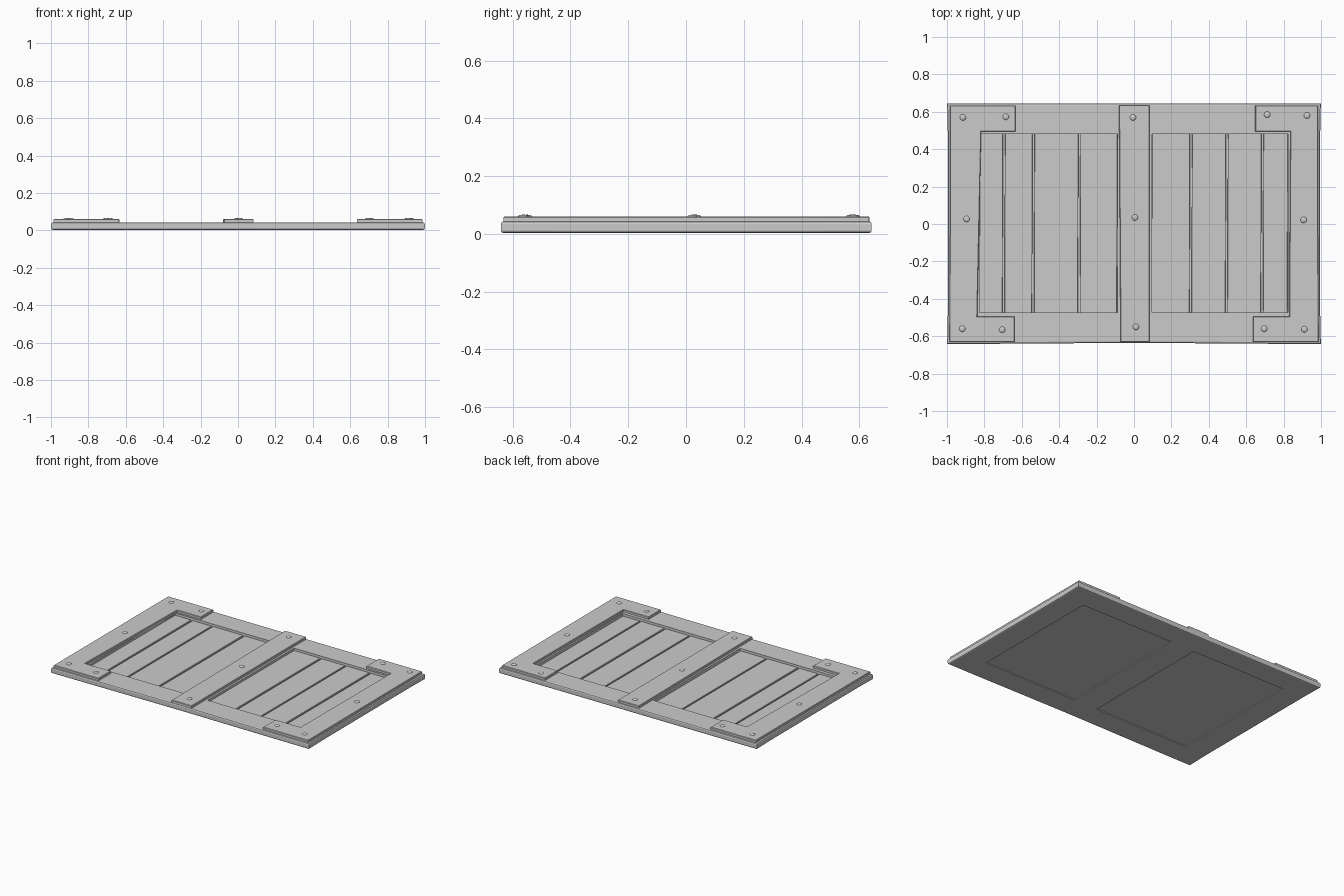
import bpy, bmesh
from math import pi

if "Cube" in bpy.data.objects:
    bpy.data.objects.remove(bpy.data.objects["Cube"])

FRAME_BOTTOM, FRAME_TOP, STRAP_TOP = 0.003, 0.043, 0.060


def finish(bm, name):
    bmesh.ops.recalc_face_normals(bm, faces=bm.faces)
    mesh = bpy.data.meshes.new(name)
    bm.to_mesh(mesh)
    bm.free()
    obj = bpy.data.objects.new(name, mesh)
    bpy.context.collection.objects.link(obj)
    return obj


def extrude_up(bm, height):
    """Give a flat sheet thickness, keeping the bottom faces."""
    result = bmesh.ops.extrude_face_region(bm, geom=bm.faces[:], use_keep_orig=True)
    verts = [v for v in result["geom"] if isinstance(v, bmesh.types.BMVert)]
    bmesh.ops.translate(bm, verts=verts, vec=(0, 0, height))


def prism(name, outline, z0, z1, bevel=0.003):
    bm = bmesh.new()
    bm.faces.new([bm.verts.new((x, y, z0)) for x, y in outline])
    extrude_up(bm, z1 - z0)
    rim = [e for e in bm.edges if all(v.co.z > z1 - 1e-5 for v in e.verts)]
    if bevel:
        bmesh.ops.bevel(bm, geom=rim, offset=bevel, segments=1, affect='EDGES')
    return finish(bm, name)


# Frame: one slab with two window openings and a rounded outer rim
xs = [-0.993, -0.825, -0.088, 0.097, 0.823, 0.993]
ys = [-0.641, -0.473, 0.482, 0.643]
bm = bmesh.new()
grid = [[bm.verts.new((x, y, FRAME_BOTTOM)) for y in ys] for x in xs]
for i in range(len(xs) - 1):
    for j in range(len(ys) - 1):
        if j == 1 and i in (1, 3):
            continue
        bm.faces.new((grid[i][j], grid[i + 1][j], grid[i + 1][j + 1], grid[i][j + 1]))
extrude_up(bm, FRAME_TOP - FRAME_BOTTOM)
rim = []
for e in bm.edges:
    a, b = (v.co for v in e.verts)
    on_side = any(abs(a[k] - b[k]) < 1e-5 and abs(a[k]) > lim
                  for k, lim in ((0, 0.98), (1, 0.63)))
    if on_side and abs(a.z - b.z) < 1e-5:
        rim.append(e)
bmesh.ops.bevel(bm, geom=rim, offset=0.009, segments=2, profile=0.5, affect='EDGES')
# Hand-hewn look: edges swell toward the left and right ends
for v in bm.verts:
    x, y = v.co.x, v.co.y
    if abs(x) > 0.95:
        v.co.x += 0.006 * (1 if x > 0 else -1) * (1 if abs(y) > 0.55 else 0.4)
    elif y < -0.6 and abs(x) < 0.2:
        v.co.y += 0.005
finish(bm, "frame")

# Sunken planks with thin grooves over a closed backing in each window
windows = {
    "left": (-0.825, -0.088, [-0.695, -0.537, -0.292]),
    "right": (0.097, 0.823, [0.305, 0.497, 0.687]),
}
for side, (x0, x1, gaps) in windows.items():
    prism(f"{side}_backing", [(x0, -0.474), (x1, -0.474), (x1, 0.483), (x0, 0.483)],
          0.009, 0.014, 0)
    stops = [x0 - 0.005] + gaps + [x1 + 0.005]
    for n, (a, b) in enumerate(zip(stops, stops[1:])):
        a, b = a + 0.005, b - 0.005
        prism(f"{side}_plank_{n + 1}",
              [(a - 0.003, -0.474), (b - 0.003, -0.474), (b, 0.483), (a, 0.483)],
              0.013, 0.027 - 0.001 * (n % 2), 0.002)

# Raised end straps with corner tabs, and the centre strap
prism("left_strap", [(-0.984, 0.633), (-0.634, 0.633), (-0.634, 0.495), (-0.817, 0.495),
                     (-0.838, -0.495), (-0.638, -0.495), (-0.638, -0.632), (-0.986, -0.632)],
      FRAME_TOP - 0.002, STRAP_TOP)
prism("right_strap", [(0.984, 0.633), (0.648, 0.633), (0.648, 0.495), (0.836, 0.495),
                      (0.830, -0.495), (0.636, -0.495), (0.636, -0.632), (0.986, -0.632)],
      FRAME_TOP - 0.002, STRAP_TOP)
prism("centre_strap", [(-0.080, 0.636), (0.083, 0.636), (0.083, -0.632), (-0.072, -0.632)],
      FRAME_TOP - 0.002, STRAP_TOP)

# Domed nail heads
nails = [(-0.915, 0.570), (-0.685, 0.573), (-0.895, 0.027), (-0.918, -0.560), (-0.705, -0.565),
         (-0.005, 0.570), (0.005, 0.035), (0.010, -0.550),
         (0.712, 0.585), (0.925, 0.580), (0.907, 0.022), (0.696, -0.560), (0.911, -0.563)]
for n, (x, y) in enumerate(nails):
    bm = bmesh.new()
    bmesh.ops.create_uvsphere(bm, u_segments=12, v_segments=8, radius=0.017)
    low = [v for v in bm.verts if v.co.z < -1e-4]
    bmesh.ops.delete(bm, geom=low, context='VERTS')
    for v in bm.verts:
        v.co.z *= 0.4
    for f in bm.faces:
        f.smooth = True
    finish(bm, f"nail_{n + 1}").location = (x, y, STRAP_TOP - 0.0005)
